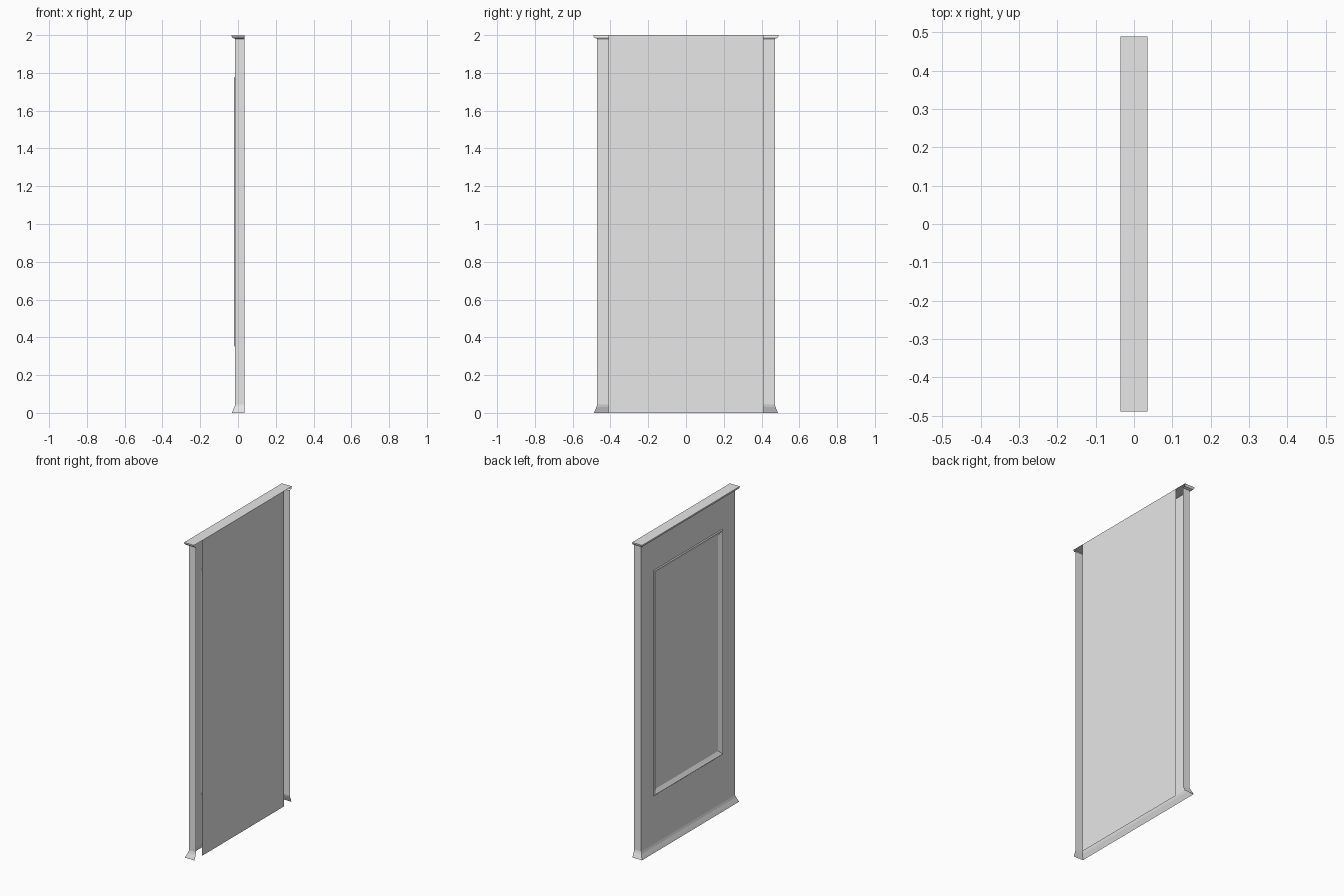
import bpy
import bmesh

cube = bpy.data.objects.get("Cube")
if cube:
    bpy.data.objects.remove(cube, do_unlink=True)

grey = bpy.data.materials.new("plain_grey")
grey.use_nodes = True
GREY = (0.8, 0.8, 0.8, 1)
grey.diffuse_color = GREY
grey.node_tree.nodes["Principled BSDF"].inputs["Base Color"].default_value = GREY

FRONT, BACK, HALF = -0.015, 0.035, 0.47     # face planes and half width
FLARE_TOP, CAP_BOTTOM, TOP, LIP = 0.045, 1.98, 2.0, 0.02


def strip(bm, rows, closed=False, cap=False):
    """Skin consecutive rows of points with quads."""
    rows = [[bm.verts.new(p) for p in row] for row in rows]
    for a, b in zip(rows, rows[1:]):
        n = len(a)
        for i in range(n if closed else n - 1):
            j = (i + 1) % n
            bm.faces.new((a[i], a[j], b[j], b[i]))
    if cap:
        bm.faces.new(rows[-1])


def finish(name, bm):
    bmesh.ops.recalc_face_normals(bm, faces=bm.faces)
    mesh = bpy.data.meshes.new(name)
    bm.to_mesh(mesh)
    bm.free()
    mesh.materials.append(grey)
    obj = bpy.data.objects.new(name, mesh)
    bpy.context.collection.objects.link(obj)


def u_row(out, z):
    """U-shaped plan: one end, across the face, other end."""
    x, y = FRONT - out, HALF + out
    return [(BACK, y, z), (x, y, z), (x, -y, z), (BACK, -y, z)]


def rect(x, half, low, high):
    return [(x, half, low), (x, -half, low), (x, -half, high), (x, half, high)]


# Flared skirting and overhanging cornice, swept round three sides
trims = {
    "skirting": [(0.017, 0), (0.012, 0.012), (0.004, 0.03), (0, FLARE_TOP)],
    "cornice": [(0, CAP_BOTTOM), (0.014, 1.985), (LIP, 1.995), (LIP, TOP)],
}
for name, profile in trims.items():
    bm = bmesh.new()
    strip(bm, [u_row(*p) for p in profile])
    finish(name, bm)

# Two end walls
for name, side in (("left_end", 1), ("right_end", -1)):
    bm = bmesh.new()
    y = side * HALF
    strip(bm, [[(FRONT, y, z), (BACK, y, z)] for z in (FLARE_TOP, CAP_BOTTOM)])
    finish(name, bm)

# Face with raised lip, sloping reveal and sunken centre panel
bm = bmesh.new()
strip(bm, [rect(FRONT, HALF, FLARE_TOP, CAP_BOTTOM),
           rect(FRONT, 0.345, 0.35, 1.78),
           rect(FRONT - 0.005, 0.34, 0.355, 1.775),
           rect(FRONT + 0.01, 0.315, 0.38, 1.75)], closed=True, cap=True)
finish("panelled_face", bm)

# Flat backing sheet, narrower than the body
bm = bmesh.new()
strip(bm, [[(BACK, -0.41, z), (BACK, 0.41, z)] for z in (0, TOP)])
finish("backing_sheet", bm)

# Top sheet
bm = bmesh.new()
edge = HALF + LIP
strip(bm, [[(x, -edge, TOP), (x, edge, TOP)] for x in (FRONT - LIP, BACK)])
finish("top_sheet", bm)
